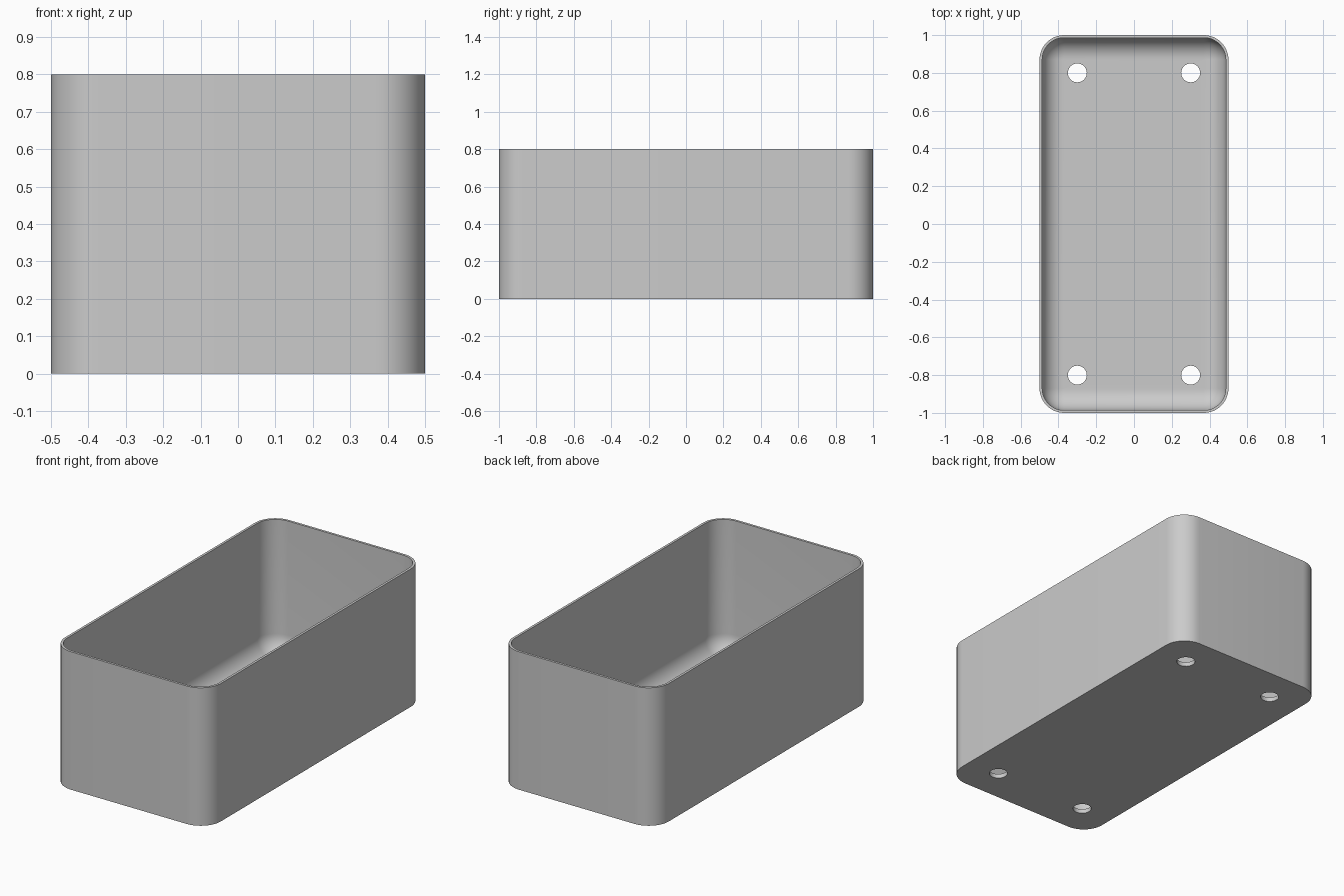
import bpy
import bmesh
from math import cos, sin, pi, radians

HALF_X, HALF_Y, HEIGHT = 0.5, 1.0, 0.8
CORNER, WALL, FLOOR, FILLET = 0.13, 0.014, 0.025, 0.112
STEPS = 12

cube = bpy.data.objects.get("Cube")
if cube:
    bpy.data.objects.remove(cube, do_unlink=True)

grey = bpy.data.materials.new("plain grey")
grey.use_nodes = True
colour = (0.6, 0.6, 0.6, 1)
grey.diffuse_color = colour
grey.node_tree.nodes["Principled BSDF"].inputs["Base Color"].default_value = colour


def ring(bm, inset, z):
    """Rounded rectangle of vertices, moved inwards by inset."""
    verts = []
    for i, (sx, sy) in enumerate([(1, 1), (-1, 1), (-1, -1), (1, -1)]):
        for k in range(STEPS + 1):
            a = (i + k / STEPS) * pi / 2
            r = CORNER - inset
            verts.append(bm.verts.new((sx * (HALF_X - CORNER) + r * cos(a),
                                       sy * (HALF_Y - CORNER) + r * sin(a), z)))
    return verts


# Tray section: outer wall, rim, inner wall, rounded edge down to the floor
section = [(0, 0), (0, HEIGHT), (WALL, HEIGHT)]
for k in range(STEPS + 1):
    a = k / STEPS * pi / 2
    section.append((WALL + FILLET * (1 - cos(a)), FLOOR + FILLET * (1 - sin(a))))

bm = bmesh.new()
rings = [ring(bm, inset, z) for inset, z in section]
for low, high in zip(rings, rings[1:]):
    n = len(low)
    for i in range(n):
        j = (i + 1) % n
        bm.faces.new((low[i], low[j], high[j], high[i]))
bm.faces.new(rings[0][::-1])
bm.faces.new(rings[-1])
mesh = bpy.data.meshes.new("tray")
bm.to_mesh(mesh)
bm.free()
mesh.materials.append(grey)
tray = bpy.data.objects.new("tray", mesh)
bpy.context.collection.objects.link(tray)

# Four drain holes through the floor
bm = bmesh.new()
for sx in (-1, 1):
    for sy in (-1, 1):
        made = bmesh.ops.create_cone(bm, cap_ends=True, segments=32,
                                     radius1=0.05, radius2=0.05, depth=0.2)
        bmesh.ops.translate(bm, verts=made["verts"], vec=(sx * 0.3, sy * 0.8, 0))
cut_mesh = bpy.data.meshes.new("hole_cutter")
bm.to_mesh(cut_mesh)
bm.free()
cut_mesh.materials.append(grey)
cutter = bpy.data.objects.new("hole_cutter", cut_mesh)
bpy.context.collection.objects.link(cutter)

bpy.ops.object.select_all(action="DESELECT")
tray.select_set(True)
bpy.context.view_layer.objects.active = tray
holes = tray.modifiers.new("drain holes", "BOOLEAN")
holes.operation = "DIFFERENCE"
holes.solver = "EXACT"
holes.object = cutter
bpy.ops.object.modifier_apply(modifier=holes.name)
bpy.data.objects.remove(cutter, do_unlink=True)
bpy.ops.object.shade_smooth_by_angle(angle=radians(35))
